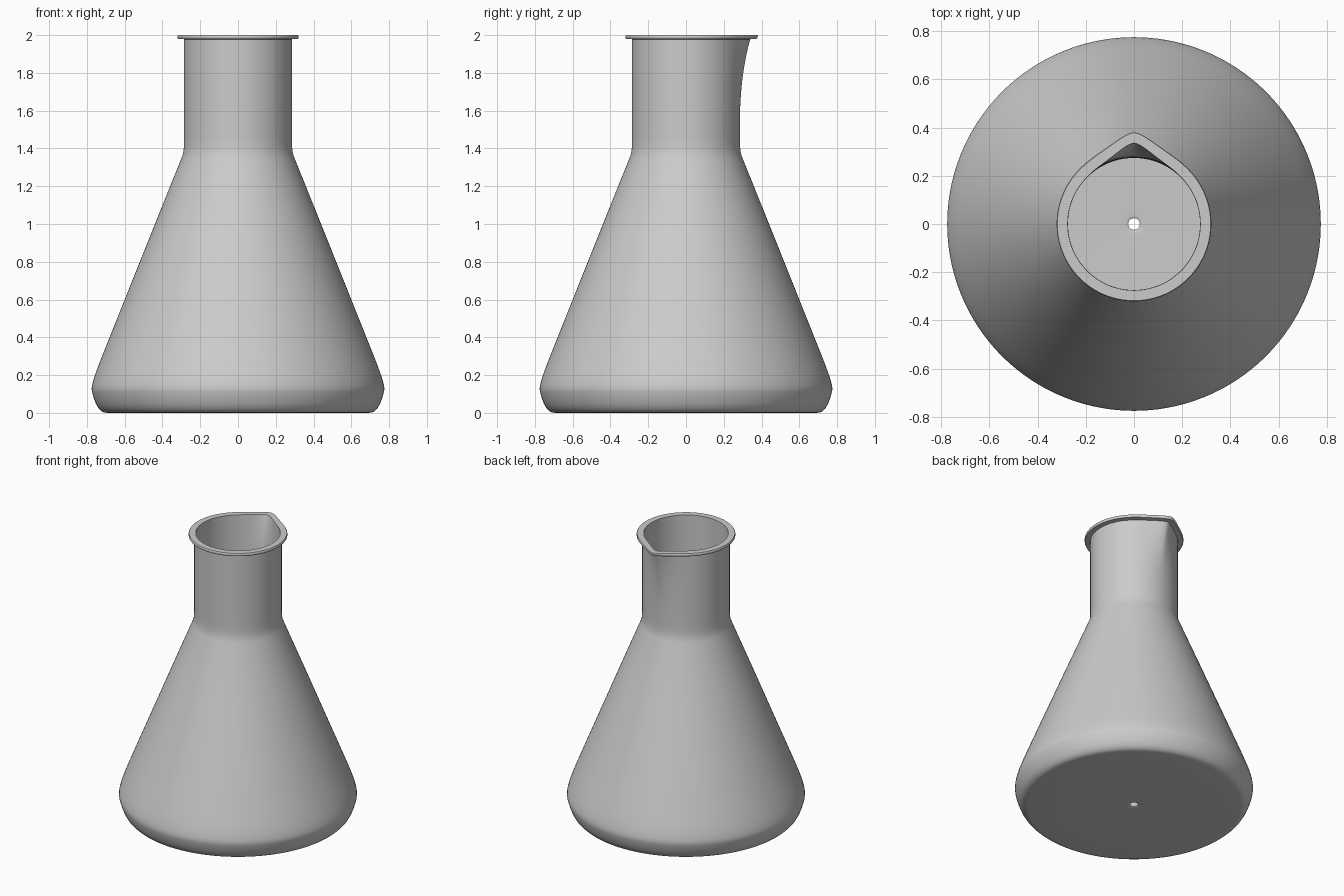
import bpy, bmesh, math

if "Cube" in bpy.data.objects:
    bpy.data.objects.remove(bpy.data.objects["Cube"])

SEGMENTS = 160
T = 0.011  # glass wall thickness

# Outer profile (radius, z), from drain hole to underside of rim
outer = [(0.024, 0.007), (0.028, 0.003), (0.036, 0.001), (0.06, 0.0), (0.4, 0.0), (0.69, 0.0),
         (0.708, 0.002), (0.723, 0.009), (0.738, 0.024), (0.752, 0.048), (0.764, 0.08),
         (0.773, 0.112), (0.775, 0.128), (0.772, 0.15), (0.761, 0.19), (0.741, 0.245),
         (0.718, 0.305), (0.6, 0.6), (0.44, 1.0), (0.298, 1.352), (0.290, 1.376),
         (0.286, 1.41), (0.285, 1.45)]
neck_z = [1.5 + 0.04 * i for i in range(12)]
outer += [(0.285, z) for z in neck_z] + [(0.285, 1.978)]

# Flat rim lip
rim = [(0.318, 1.98), (0.321, 1.984), (0.321, 1.996), (0.318, 2.0), (0.275, 2.0)]

# Inner wall, from rim back down to the hole
inner = [(0.275, z) for z in reversed(neck_z)]
inner += [(r - T, z + (T if z < 0.1 else 0)) for r, z in reversed(outer[6:23])]
inner += [(0.68, T), (0.4, T), (0.06, T), (0.036, T - 0.001), (0.028, T - 0.002)]
profile = outer + rim + inner


def spout(angle, z):
    """Outward push that forms the pouring spout at the back (+y)."""
    if z <= 1.5:
        return 0.0
    off = abs(math.degrees(angle))
    return 0.061 * math.exp(-(off / 16) ** 1.5) * ((z - 1.5) / 0.5) ** 2.4


# Revolve the profile into a closed double wall
bm = bmesh.new()
rings = []
for i in range(SEGMENTS):
    a = math.tau * i / SEGMENTS
    a = a - math.tau if a > math.pi else a
    ring = []
    for r, z in profile:
        d = r + spout(a, z)
        ring.append(bm.verts.new((-d * math.sin(a), d * math.cos(a), z)))
    rings.append(ring)
n = len(profile)
for i in range(SEGMENTS):
    p, q = rings[i], rings[(i + 1) % SEGMENTS]
    for j in range(n):
        k = (j + 1) % n
        bm.faces.new((p[j], q[j], q[k], p[k]))
bmesh.ops.recalc_face_normals(bm, faces=bm.faces)

mesh = bpy.data.meshes.new("conical_flask")
bm.to_mesh(mesh)
bm.free()
flask = bpy.data.objects.new("conical_flask", mesh)
bpy.context.collection.objects.link(flask)
bpy.context.view_layer.objects.active = flask
flask.select_set(True)
bpy.ops.object.shade_smooth_by_angle(angle=math.radians(40))
